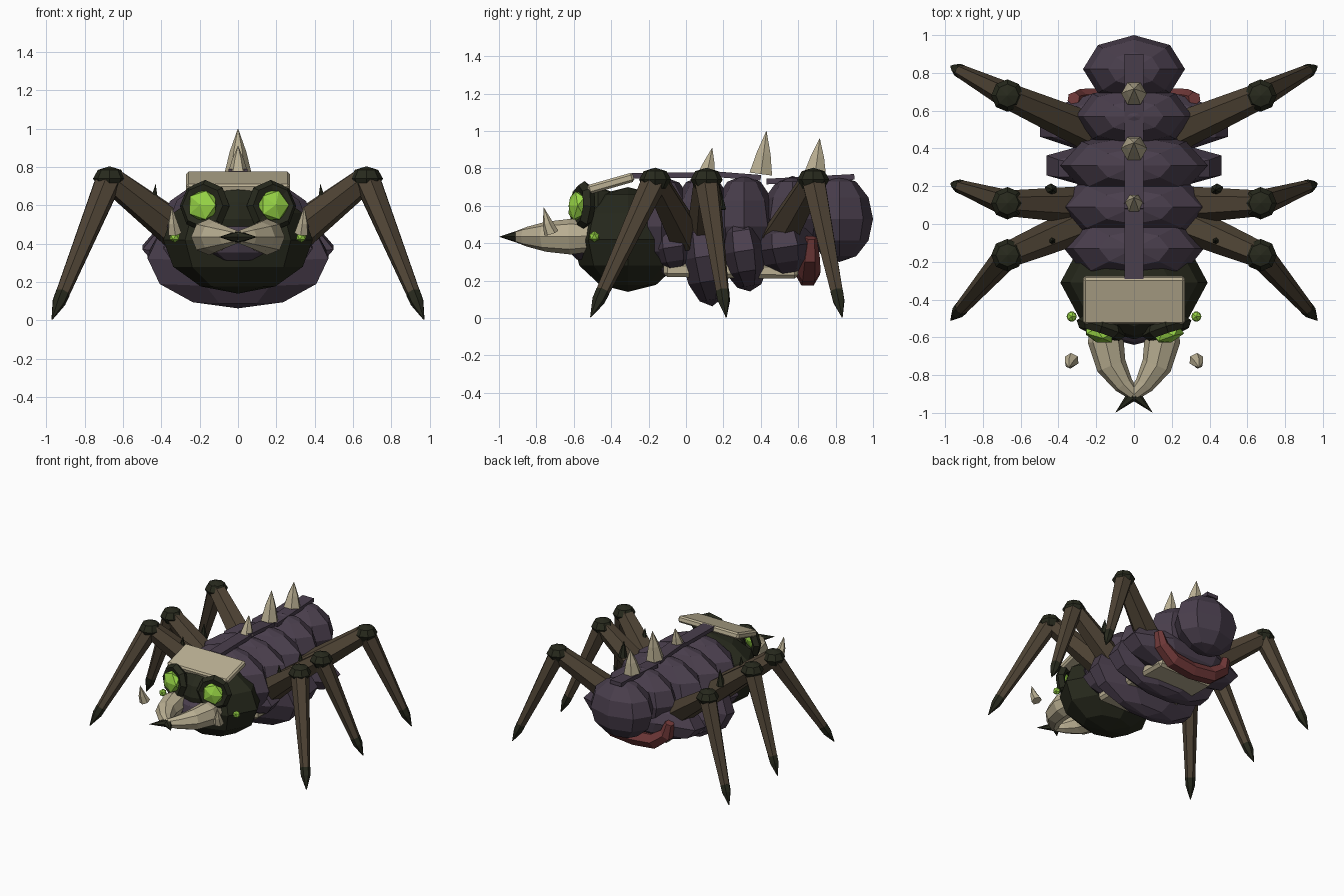
import bpy, bmesh, math
from mathutils import Vector, Matrix

if "Cube" in bpy.data.objects:
    bpy.data.objects.remove(bpy.data.objects["Cube"])


def material(name, rgb):
    m = bpy.data.materials.new(name)
    m.use_nodes = True
    m.diffuse_color = (*rgb, 1)
    m.node_tree.nodes["Principled BSDF"].inputs["Base Color"].default_value = (*rgb, 1)
    return m


PURPLE = material("dusky purple shell", (.068, .049, .074))
BROWN = material("leg brown", (.079, .058, .036))
BONE = material("bone", (.49, .43, .29))
GREEN = material("eye green", (.31, .66, .06))
DARK = material("dark olive", (.02, .022, .012))
RED = material("flesh red", (.17, .042, .042))


def finish(name, bm, mat):
    bmesh.ops.recalc_face_normals(bm, faces=bm.faces)
    mesh = bpy.data.meshes.new(name)
    bm.to_mesh(mesh)
    bm.free()
    mesh.materials.append(mat)
    ob = bpy.data.objects.new(name, mesh)
    bpy.context.collection.objects.link(ob)
    return ob


def ball(name, centre, radii, mat, tilt=0, rings=6, spin=0):
    """Eight-sided faceted ellipsoid, spun about z, then leaning about x."""
    bm = bmesh.new()
    bmesh.ops.create_uvsphere(bm, u_segments=8, v_segments=rings, radius=1)
    bm.transform(Matrix.Rotation(spin, 4, 'Z'))
    m = Matrix.Translation(centre) @ Matrix.Rotation(tilt, 4, 'X') @ Matrix.Diagonal((*radii, 1))
    bm.transform(m)
    return finish(name, bm, mat)


def gem(name, radius, mat, place):
    bm = bmesh.new()
    bmesh.ops.create_icosphere(bm, subdivisions=1, radius=radius)
    bm.transform(place)
    return finish(name, bm, mat)


def box(name, start, end, width, thick, mat, bevel=0):
    """Slab running from start to end in the y-z plane."""
    a, b = Vector(start), Vector(end)
    bm = bmesh.new()
    bmesh.ops.create_cube(bm, size=1)
    bm.transform(Matrix.Diagonal((width, (b - a).length, thick, 1)))
    if bevel:
        bmesh.ops.bevel(bm, geom=bm.edges[:], offset=bevel, segments=1, affect='EDGES')
    angle = math.atan2(b.z - a.z, b.y - a.y)
    bm.transform(Matrix.Translation((a + b) / 2) @ Matrix.Rotation(angle, 4, 'X'))
    return finish(name, bm, mat)


def tube(name, path, radii, mat, sides=6):
    """Faceted tapering tube through the path points."""
    pts = [Vector(p) for p in path]
    bm = bmesh.new()
    rings = []
    for i, (p, r) in enumerate(zip(pts, radii)):
        t = (pts[min(i + 1, len(pts) - 1)] - pts[max(i - 1, 0)]).normalized()
        side = t.cross(Vector((0, 0, 1)))
        side = side.normalized() if side.length > .05 else Vector((1, 0, 0))
        up = side.cross(t)
        ring = []
        for k in range(sides):
            a = 2 * math.pi * k / sides
            ring.append(bm.verts.new(p + max(r, .001) * (math.cos(a) * side + math.sin(a) * up)))
        rings.append(ring)
    for lo, hi in zip(rings, rings[1:]):
        for k in range(sides):
            n = (k + 1) % sides
            bm.faces.new((lo[k], lo[n], hi[n], hi[k]))
    bm.faces.new(rings[0])
    bm.faces.new(rings[-1])
    return finish(name, bm, mat)


# Upper body segments: y, z, half width, half length, half height
for i, (y, z, rx, ry, rz) in enumerate([
        (-.13, .49, .37, .19, .27), (.09, .48, .41, .18, .285), (.31, .49, .39, .18, .275),
        (.57, .53, .31, .17, .23), (.82, .53, .27, .18, .23)]):
    ball(f"body_segment_{i + 1}", (0, y, z), (rx, ry, rz), PURPLE)

# Lower overlapping belly lobes, flat-sided and leaning back
for i, (y, z, rx, ry, rz) in enumerate([
        (-.07, .38, .42, .14, .15), (.1, .33, .51, .135, .27),
        (.31, .36, .50, .14, .22), (.53, .38, .54, .18, .16)]):
    ball(f"belly_lobe_{i + 1}", (0, y, z), (rx, ry, rz), PURPLE, tilt=.15, spin=math.pi / 8)

# Belly plate and the fleshy band under the tail
box("belly_plate", (0, -.12, .26), (0, .6, .25), .5, .08, BONE, .02)
tube("belly_band", [(-.32, .665, .43), (-.29, .66, .33), (-.18, .655, .25), (0, .65, .23),
                    (.18, .655, .25), (.29, .66, .33), (.32, .665, .43)],
     [.035, .055, .065, .065, .065, .055, .035], RED)

# Plates along the spine
for i, (y0, z0, y1, z1) in enumerate([
        (-.29, .76, .1, .765), (.08, .775, .4, .75), (.43, .73, .9, .755)]):
    box(f"spine_plate_{i + 1}", (0, y0, z0), (0, y1, z1), .1, .03, PURPLE)

# Back spikes
for i, (y, tip_y, top, r) in enumerate([(.11, .14, .91, .052), (.4, .43, 1.0, .07), (.69, .715, .96, .068)]):
    tube(f"back_spike_{i + 1}", [(0, y, .77), (0, (y + tip_y) / 2, .5 * (.76 + top)), (0, tip_y, top)],
         [r, r * .62, 0], BONE)

# Head, muzzle and brow plate
ball("head", (0, -.31, .42), (.39, .3, .28), DARK)
ball("face", (0, -.47, .53), (.2, .14, .17), DARK)
ball("muzzle", (0, -.53, .41), (.18, .11, .11), PURPLE)
box("brow_plate", (0, -.525, .685), (0, -.28, .755), .54, .05, BONE, .012)

for s, side in ((1, "left"), (-1, "right")):
    # Eye standing proud of its heavy rim, turned outward and slightly up
    look = Vector((s * .3, -.92, .08))
    turn = Matrix.Translation((s * .185, -.585, .6)) @ look.to_track_quat('Z', 'Y').to_matrix().to_4x4()
    gem(f"{side}_eye", .088, GREEN, turn @ Matrix.Diagonal((1, 1, .5, 1)))
    bpy.ops.mesh.primitive_torus_add(major_segments=8, minor_segments=5, major_radius=.1, minor_radius=.036)
    rim = bpy.context.object
    rim.name = f"{side}_eye_rim"
    rim.matrix_world = turn @ Matrix.Translation((0, 0, -.035))
    rim.data.materials.append(DARK)
    rim.data.polygons.foreach_set("use_smooth", [False] * len(rim.data.polygons))

    # Small side eye and cheek spike
    gem(f"{side}_small_eye", .03, GREEN, Matrix.Translation((s * .33, -.49, .435)))
    tube(f"{side}_cheek_spike", [(s * .33, -.72, .455), (s * .34, -.74, .51), (s * .345, -.76, .59)],
         [.04, .027, 0], BONE)

    # Mandible crossing in front, with a dark tip
    tube(f"{side}_mandible", [(s * .14, -.5, .44), (s * .15, -.62, .435), (s * .12, -.75, .435),
                              (s * .055, -.85, .435), (-s * .01, -.915, .435)],
         [.085, .095, .08, .053, .028], BONE, 8)
    tube(f"{side}_mandible_tip", [(s * .0, -.9, .435), (-s * .097, -.997, .435)], [.034, 0], DARK)

    # Legs: root, knee and foot
    for name, root, knee, foot in [
            ("front", (.28, .0, .43), (.67, -.165, .74), (.97, -.51, .005)),
            ("middle", (.27, .1, .43), (.67, .11, .74), (.97, .215, .005)),
            ("rear", (.26, .5, .43), (.67, .68, .74), (.97, .835, .005))]:
        r, k, f = (Vector((s * p[0], p[1], p[2])) for p in (root, knee, foot))
        tube(f"{side}_{name}_thigh", [r, k], [.1, .068], BROWN)
        ball(f"{side}_{name}_knee", k, (.086, .086, .064), DARK, rings=4)
        tube(f"{side}_{name}_shin", [k, k.lerp(f, .83)], [.07, .036], BROWN)
        tube(f"{side}_{name}_claw", [k.lerp(f, .81), k.lerp(f, .88), f], [.038, .035, .003], DARK)

    # Thorns on the front and middle thighs
    for name, y in (("front", -.09), ("middle", .18)):
        tube(f"{side}_{name}_thorn", [(s * .44, y, .58), (s * .43, y, .71)], [.035, 0], DARK)
